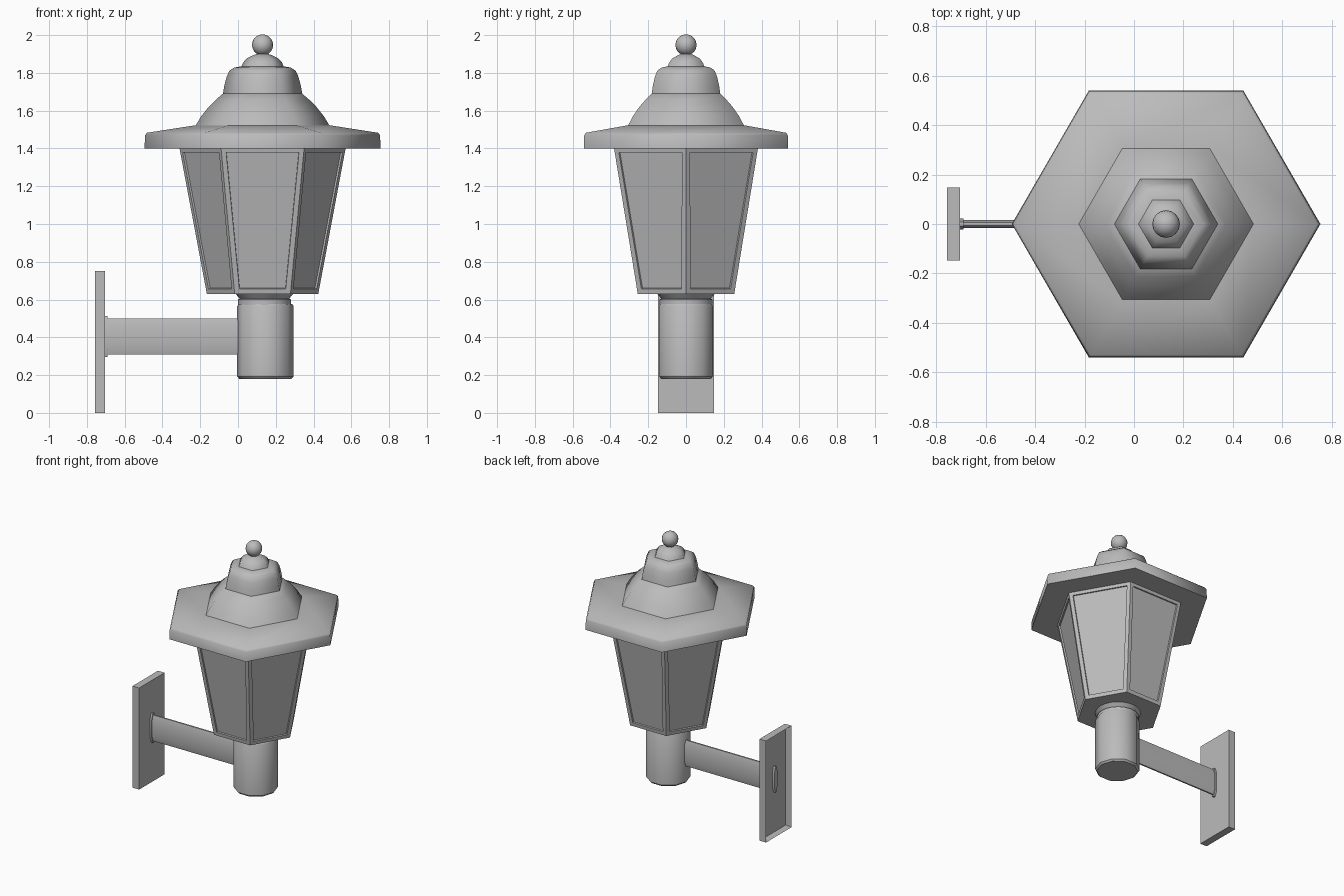
import bpy, bmesh, math
from mathutils import Vector

cube = bpy.data.objects.get("Cube")
if cube:
    bpy.data.objects.remove(cube, do_unlink=True)

grey = bpy.data.materials.new("grey_metal")
grey.use_nodes = True
GREY = (0.5, 0.5, 0.5, 1)
grey.diffuse_color = GREY
grey.node_tree.nodes["Principled BSDF"].inputs["Base Color"].default_value = GREY
CX = 0.13


def finish(bm, name, angle):
    bmesh.ops.recalc_face_normals(bm, faces=bm.faces)
    mesh = bpy.data.meshes.new(name)
    bm.to_mesh(mesh)
    bm.free()
    mesh.materials.append(grey)
    ob = bpy.data.objects.new(name, mesh)
    bpy.context.collection.objects.link(ob)
    bpy.ops.object.select_all(action='DESELECT')
    ob.select_set(True)
    bpy.context.view_layer.objects.active = ob
    bpy.ops.object.shade_smooth_by_angle(angle=math.radians(angle))
    return ob


def rings(bm, loops):
    """Bridge equal-length closed loops and cap both ends."""
    vs = [[bm.verts.new(p) for p in loop] for loop in loops]
    n = len(vs[0])
    for a, b in zip(vs, vs[1:]):
        for i in range(n):
            j = (i + 1) % n
            bm.faces.new((a[i], a[j], b[j], b[i]))
    bm.faces.new(vs[0])
    bm.faces.new(vs[-1])


def lathe(name, profile, sides=6, cx=CX, angle=61):
    """Polygonal turning from (radius, height) pairs."""
    bm = bmesh.new()
    turn = [math.tau * i / sides for i in range(sides)]
    rings(bm, [[(cx + r * math.cos(t), r * math.sin(t), z) for t in turn]
               for r, z in profile])
    return finish(bm, name, angle)


# Roof: a wide hexagonal brim and stacked tiers
lathe("roof_brim", [(0.625, 1.4), (0.622, 1.47), (0.612, 1.483), (0.36, 1.522)])
lathe("roof_lower_tier", [(0.358, 1.515), (0.325, 1.57), (0.285, 1.62),
                          (0.245, 1.66), (0.21, 1.69)])
lathe("roof_middle_tier", [(0.21, 1.688), (0.203, 1.73), (0.19, 1.78),
                           (0.175, 1.812), (0.15, 1.828), (0.11, 1.835)])
lathe("roof_upper_tier", [(0.114, 1.83), (0.102, 1.856), (0.083, 1.877),
                          (0.05, 1.893), (0.03, 1.9)])
lathe("finial_neck", [(0.03, 1.89), (0.028, 1.925)], 12)

# Finial ball
bm = bmesh.new()
bmesh.ops.create_uvsphere(bm, u_segments=16, v_segments=10, radius=0.056)
bmesh.ops.translate(bm, verts=bm.verts, vec=(CX, 0, 1.948))
finish(bm, "finial_ball", 60)

# Tapered lantern body with a recessed pane on each side
body = lathe("lantern_body", [(0.295, 0.63), (0.44, 1.402)], angle=25)
bm = bmesh.new()
bm.from_mesh(body.data)
panes = [f for f in bm.faces if abs(f.normal.z) < 0.5]
bmesh.ops.inset_individual(bm, faces=panes, thickness=0.037)
bmesh.ops.inset_individual(bm, faces=panes, thickness=0.002, depth=-0.01)
for f in bm.faces:
    f.smooth = False
bm.to_mesh(body.data)
bm.free()

# Collar and round socket under the lantern
lathe("collar", [(0.155, 0.632), (0.13, 0.605), (0.14, 0.6), (0.14, 0.57)], 20, 0.14, 35)
lathe("socket", [(0.138, 0.18), (0.149, 0.192), (0.149, 0.565), (0.142, 0.577)],
      10, 0.145, 40)


def flat_bar(name, x0, x1, half_y, z0, z1):
    """Slender bar along x with tapered top and bottom edges."""
    h = z1 - z0
    outline = [(0.35, z0), (1, z0 + h * 0.2), (1, z1 - h * 0.2), (0.35, z1),
               (-0.35, z1), (-1, z1 - h * 0.2), (-1, z0 + h * 0.2), (-0.35, z0)]
    bm = bmesh.new()
    rings(bm, [[(x, half_y * y, z) for y, z in outline] for x in (x0, x1)])
    return finish(bm, name, 40)


# Bracket arm and its foot at the wall plate
flat_bar("bracket_arm", -0.735, 0.05, 0.016, 0.308, 0.5)
flat_bar("arm_foot", -0.71, -0.69, 0.022, 0.295, 0.512)

# Wall plate, hollowed from behind
bm = bmesh.new()
bmesh.ops.create_cube(bm, size=1)
for v in bm.verts:
    v.co = Vector((v.co.x * 0.054 - 0.731, v.co.y * 0.296, v.co.z * 0.75 + 0.375))
back = [f for f in bm.faces if f.normal.x < -0.5]
bmesh.ops.inset_individual(bm, faces=back, thickness=0.014)
bmesh.ops.translate(bm, verts=back[0].verts, vec=(0.04, 0, 0))
finish(bm, "wall_plate", 30)
